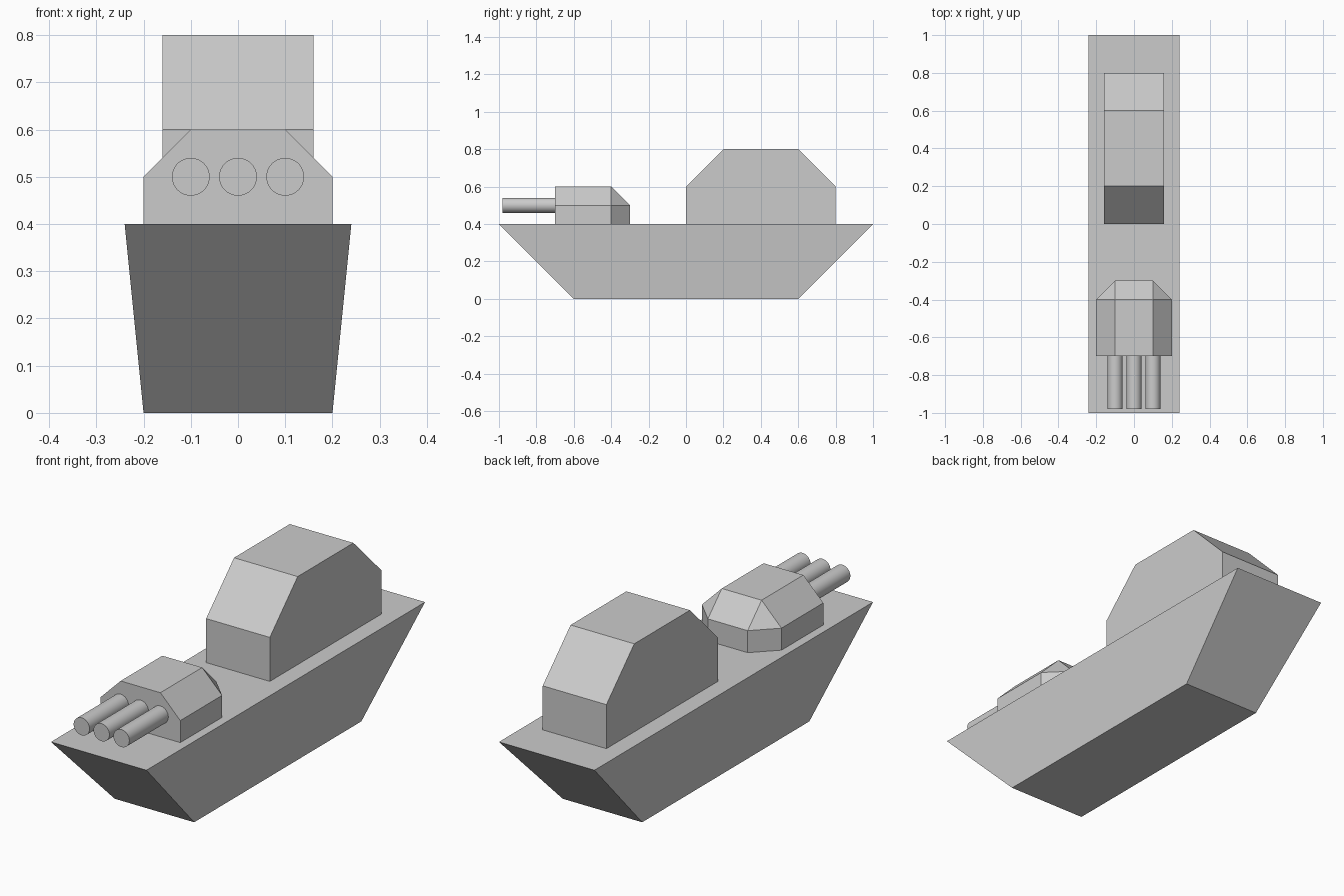
import bpy, bmesh, math

if "Cube" in bpy.data.objects:
    bpy.data.objects.remove(bpy.data.objects["Cube"])


def loft(name, rings):
    """Solid through closed rings of 3D points; matching points may coincide."""
    bm = bmesh.new()
    loops = [[bm.verts.new(p) for p in ring] for ring in rings]
    n = len(loops[0])
    for a, b in zip(loops, loops[1:]):
        for i in range(n):
            j = (i + 1) % n
            bm.faces.new((a[i], a[j], b[j], b[i]))
    bm.faces.new(loops[0][::-1])
    bm.faces.new(loops[-1])
    bmesh.ops.remove_doubles(bm, verts=bm.verts[:], dist=1e-5)
    bmesh.ops.dissolve_limit(bm, angle_limit=math.radians(1),
                             verts=bm.verts[:], edges=bm.edges[:])
    bmesh.ops.recalc_face_normals(bm, faces=bm.faces[:])
    mesh = bpy.data.meshes.new(name)
    bm.to_mesh(mesh)
    bm.free()
    obj = bpy.data.objects.new(name, mesh)
    bpy.context.collection.objects.link(obj)
    return obj


def rect(x, y, z):
    return [(-x, -y, z), (x, -y, z), (x, y, z), (-x, y, z)]


# Hull: flares out to the deck, raked at both ends
loft("hull", [rect(0.2, 0.6, 0), rect(0.24, 1.0, 0.4)])

# Superstructure: side profile swept across the width
profile = [(0, 0.4), (0.8, 0.4), (0.8, 0.6), (0.6, 0.8), (0.2, 0.8), (0, 0.6)]
loft("superstructure", [[(x, y, z) for y, z in profile] for x in (-0.16, 0.16)])

# Turret: straight wall, then chamfered roof with triangular rear corners
base = [(-0.2, -0.7), (0.2, -0.7), (0.2, -0.4), (0.1, -0.3), (-0.1, -0.3), (-0.2, -0.4)]
roof = [(-0.1, -0.7), (0.1, -0.7), (0.1, -0.4), (0.1, -0.4), (-0.1, -0.4), (-0.1, -0.4)]
loft("turret", [[(x, y, z) for x, y in ring]
                for ring, z in ((base, 0.4), (base, 0.5), (roof, 0.6))])

# Three gun barrels, seated slightly into the turret face
front, back = -0.98, -0.69
for side, x in (("left", -0.1), ("middle", 0), ("right", 0.1)):
    bpy.ops.mesh.primitive_cylinder_add(
        vertices=32, radius=0.04, depth=back - front,
        location=(x, (front + back) / 2, 0.5), rotation=(math.pi / 2, 0, 0))
    bpy.context.object.name = "gun_barrel_" + side
    bpy.ops.object.shade_smooth_by_angle(angle=math.radians(30))
